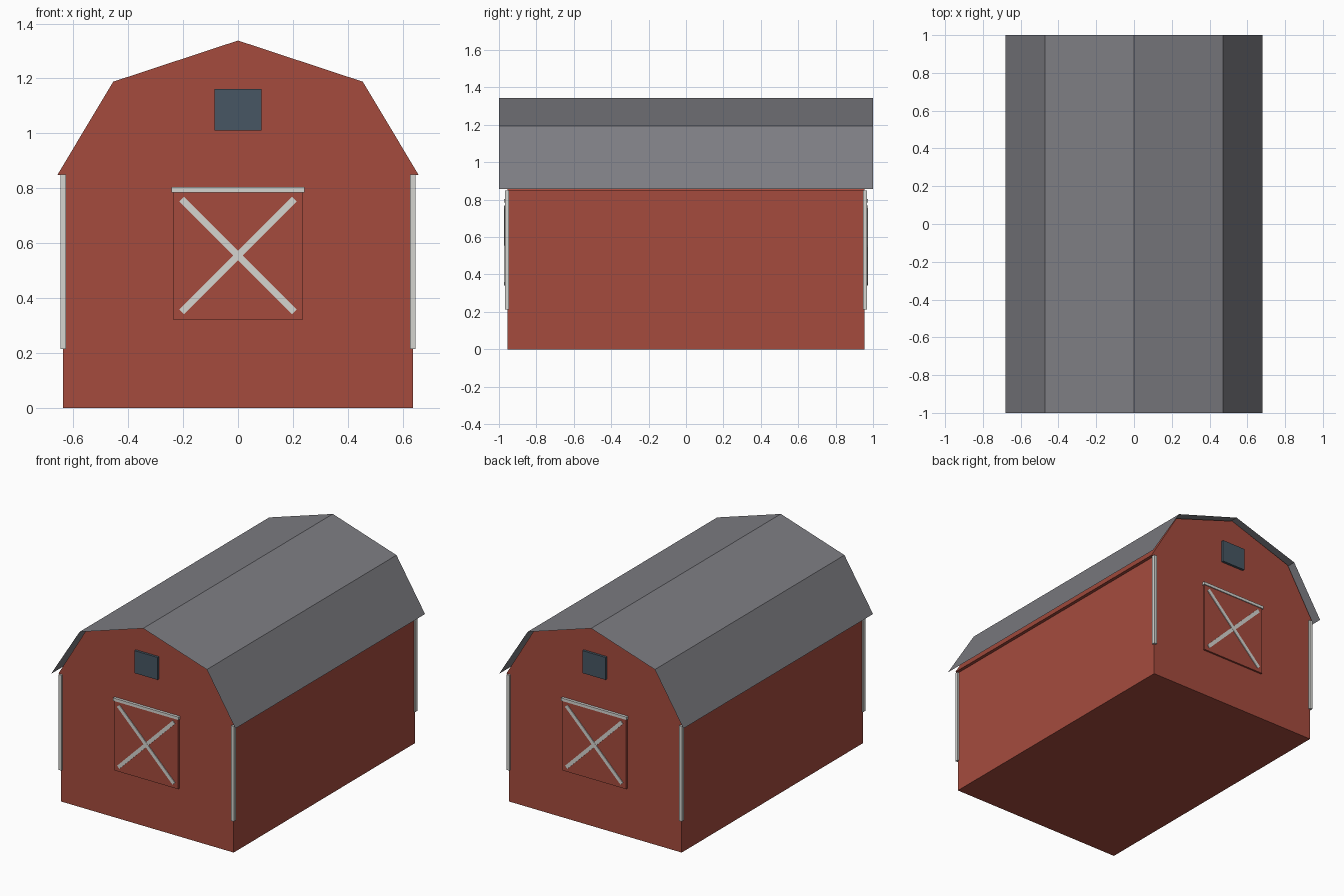
import bpy, math
from mathutils import Matrix, Vector

if "Cube" in bpy.data.objects:
    bpy.data.objects.remove(bpy.data.objects["Cube"])


def material(name, rgb):
    m = bpy.data.materials.new(name)
    m.diffuse_color = (*rgb, 1)
    m.use_nodes = True
    m.node_tree.nodes["Principled BSDF"].inputs["Base Color"].default_value = m.diffuse_color
    return m


RED = material("barn red", (0.376, 0.071, 0.048))
GREY = material("roof grey", (0.205, 0.205, 0.225))
WHITE = material("trim white", (0.66, 0.66, 0.63))
BLUE = material("window slate blue", (0.063, 0.094, 0.125))


def make(name, verts, faces, mat):
    me = bpy.data.meshes.new(name)
    me.from_pydata(verts, [], faces)
    me.materials.append(mat)
    ob = bpy.data.objects.new(name, me)
    bpy.context.collection.objects.link(ob)
    return ob


def extrude_y(name, profile, half, mat, closed):
    """Sweep an x-z profile along y; closed profiles get end caps."""
    n = len(profile)
    verts = [(x, y, z) for y in (-half, half) for x, z in profile]
    faces = [(i, i + n, (i + 1) % n + n, (i + 1) % n)
             for i in range(n if closed else n - 1)]
    if closed:
        faces += [tuple(range(n)), tuple(reversed(range(n, 2 * n)))]
    return make(name, verts, faces, mat)


def box(name, centre, size, mat, tilt=0, turn=0):
    """Box tilted about y, then turned about the world z axis."""
    m = (Matrix.Rotation(turn, 4, 'Z') @ Matrix.Translation(centre)
         @ Matrix.Rotation(tilt, 4, 'Y'))
    verts = [m @ Vector((size[0] * x / 2, size[1] * y / 2, size[2] * z / 2))
             for x in (-1, 1) for y in (-1, 1) for z in (-1, 1)]
    faces = [(0, 1, 3, 2), (4, 6, 7, 5), (0, 4, 5, 1),
             (2, 3, 7, 6), (0, 2, 6, 4), (1, 5, 7, 3)]
    return make(name, verts, faces, mat)


# Barn body with gambrel gables (counter-clockwise seen from the front)
right = [(0.637, 0), (0.637, 0.848), (0.658, 0.848), (0.4545, 1.188)]
body = right + [(0, 1.338)] + [(-x, z) for x, z in reversed(right)]
extrude_y("barn_body", body, 0.955, RED, True)

# Thin roof sheet overhanging all round
roof = [(0.681, 0.857), (0.47, 1.194), (0, 1.343), (-0.47, 1.194), (-0.681, 0.857)]
extrude_y("roof", roof, 1.0, GREY, False)

# Door, cross brace, rail and loft window on both ends
for end, turn in (("front", 0), ("back", math.pi)):
    box(end + "_door", (0, -0.959, 0.553), (0.47, 0.016, 0.466), RED, turn=turn)
    for side, a in (("left", 1), ("right", -1)):
        box(f"{end}_door_brace_{side}", (0, -0.9675 - 0.0004 * a, 0.555),
            (0.58, 0.008, 0.024), WHITE, a * math.pi / 4, turn)
    box(end + "_door_rail", (0, -0.962, 0.795), (0.484, 0.022, 0.019), WHITE, turn=turn)
    box(end + "_loft_window", (0, -0.961, 1.086), (0.172, 0.02, 0.15), BLUE, turn=turn)

# Corner trim posts
for sx in (-1, 1):
    for sy in (-1, 1):
        box("corner_post", (sx * 0.636, sy * 0.957, 0.532), (0.021, 0.022, 0.636), WHITE)
